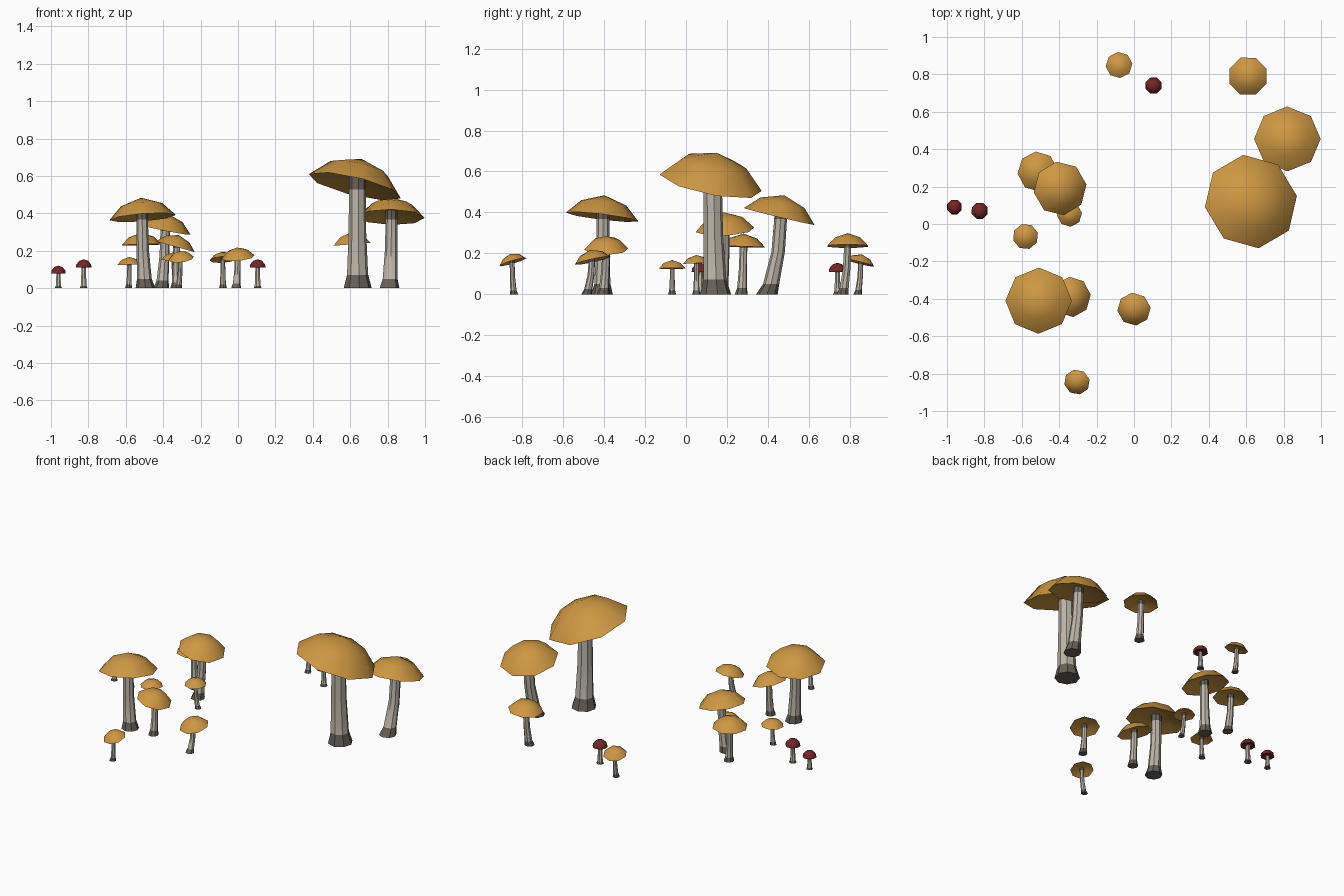
import bpy, bmesh, math
from mathutils import Vector

if "Cube" in bpy.data.objects:
    bpy.data.objects.remove(bpy.data.objects["Cube"])


def material(name, rgb):
    m = bpy.data.materials.new(name)
    m.diffuse_color = (*rgb, 1)
    m.use_nodes = True
    m.node_tree.nodes["Principled BSDF"].inputs["Base Color"].default_value = m.diffuse_color
    return m


ORANGE = material("cap orange", (0.61, 0.31, 0.055))
RED = material("cap dark red", (0.17, 0.019, 0.019))
PALE = material("stem pale", (0.50, 0.46, 0.39))
SOIL = material("stem dark", (0.14, 0.12, 0.10))
SIDES = 8


def loft(name, rings, mats, mat_rule, angle):
    """Skin a list of (centre, axis_u, axis_v, radius, phase); radius 0 gives a pole."""
    bm = bmesh.new()
    loops = []
    for c, u, v, r, ph in rings:
        if r == 0:
            loops.append([bm.verts.new(c)])
            continue
        loops.append([bm.verts.new(c + r * (math.cos(a) * u + math.sin(a) * v))
                      for a in (ph + math.tau * i / SIDES for i in range(SIDES))])
    for k, (lo, hi) in enumerate(zip(loops, loops[1:])):
        for i in range(SIDES):
            j = (i + 1) % SIDES
            ids = [lo[i % len(lo)], lo[j % len(lo)], hi[j % len(hi)], hi[i % len(hi)]]
            f = bm.faces.new(list(dict.fromkeys(ids)))
            f.material_index = mat_rule(k)
            f.smooth = True
    bmesh.ops.recalc_face_normals(bm, faces=bm.faces)
    me = bpy.data.meshes.new(name)
    bm.to_mesh(me)
    bm.free()
    for m in mats:
        me.materials.append(m)
    me.set_sharp_from_angle(angle=math.radians(angle))
    bpy.context.collection.objects.link(bpy.data.objects.new(name, me))


# Cap profiles (radius, height) from underside centre, over the rim, to the apex
BROAD = [(0, 0.2), (0.55, 0.14), (1, 0), (0.62, 0.39), (0, 0.6)]
DOME = [(0, 0.12), (1, 0), (0.93, 0.38), (0.55, 0.8), (0, 0.97)]


def mushroom(name, cx, cy, z, r, sx, sy, bx, by, phase=0.0, red=False):
    n = Vector((-sx, -sy, 1)).normalized()        # cap axis from rim slopes
    u = Vector((1, 0, sx)).normalized()
    v = n.cross(u)
    c = Vector((cx, cy, z))
    loft(name + "_cap", [(c + n * h * r, u, v, p * r, phase) for p, h in (DOME if red else BROAD)],
         [RED if red else ORANGE], lambda k: 0, 38)

    # Stem: flared dark foot, pale shaft, dark collar under the cap
    base, top = Vector((bx, by, 0)), c + n * r * 0.22
    X, Y = Vector((1, 0, 0)), Vector((0, 1, 0))
    w = 0.31 if red else 0.185
    foot = 0.28 * r / top.z
    collar = 1 - 0.28 * r / top.z
    rings = [(base, X, Y, 0, 0)]
    for t, bend, k in ((0, 0, 1.6), (foot, 0.3, 1.2), (0.5, 0.8, 1.0), (collar, 0.97, 0.95), (1, 1, 0.95)):
        p = base.lerp(top, bend)
        p.z = t * top.z
        rings.append((p, X, Y, k * w * r, phase))
    rings.append((top, X, Y, 0, 0))
    loft(name + "_stem", rings, [PALE, SOIL], lambda k: 0 if k in (2, 3) else 1, 40)


# cap centre x, y, rim z, radius, rim slope x, y, foot x, y, phase
BROWN_CAPS = [
    (0.625, 0.12, 0.545, 0.256, -0.24, -0.20, 0.64, 0.145, 0.12),
    (0.82, 0.455, 0.38, 0.178, -0.02, -0.24, 0.81, 0.395, 0),
    (0.61, 0.79, 0.235, 0.107, 0.08, 0, 0.60, 0.765, 0.39),
    (-0.08, 0.85, 0.153, 0.072, 0.08, -0.25, -0.08, 0.838, 0.1),
    (0, -0.455, 0.165, 0.09, 0.1, 0.22, -0.01, -0.485, 0.1),
    (-0.305, -0.845, 0.158, 0.07, 0.12, 0.3, -0.32, -0.84, 0.2),
    (-0.51, -0.41, 0.378, 0.178, 0.08, -0.12, -0.495, -0.41, 0),
    (-0.335, -0.39, 0.222, 0.108, -0.28, 0, -0.33, -0.405, 0.1),
    (-0.515, 0.28, 0.232, 0.108, 0.02, -0.03, -0.50, 0.27, 0.1),
    (-0.395, 0.19, 0.315, 0.145, -0.2, 0.05, -0.41, 0.17, 0.15),
    (-0.345, 0.052, 0.152, 0.067, 0, 0.05, -0.325, 0.05, 0.1),
    (-0.58, -0.067, 0.126, 0.069, 0.03, 0, -0.585, -0.068, 0.3),
]
RED_CAPS = [
    (-0.96, 0.09, 0.08, 0.042, 0, 0, -0.96, 0.09, 0.39),
    (-0.825, 0.07, 0.11, 0.046, 0, 0, -0.825, 0.07, 0.39),
    (0.105, 0.74, 0.11, 0.046, 0, 0, 0.105, 0.74, 0.39),
]
for i, row in enumerate(BROWN_CAPS):
    mushroom(f"orange_mushroom_{i + 1}", *row)
for i, row in enumerate(RED_CAPS):
    mushroom(f"red_mushroom_{i + 1}", *row, red=True)
